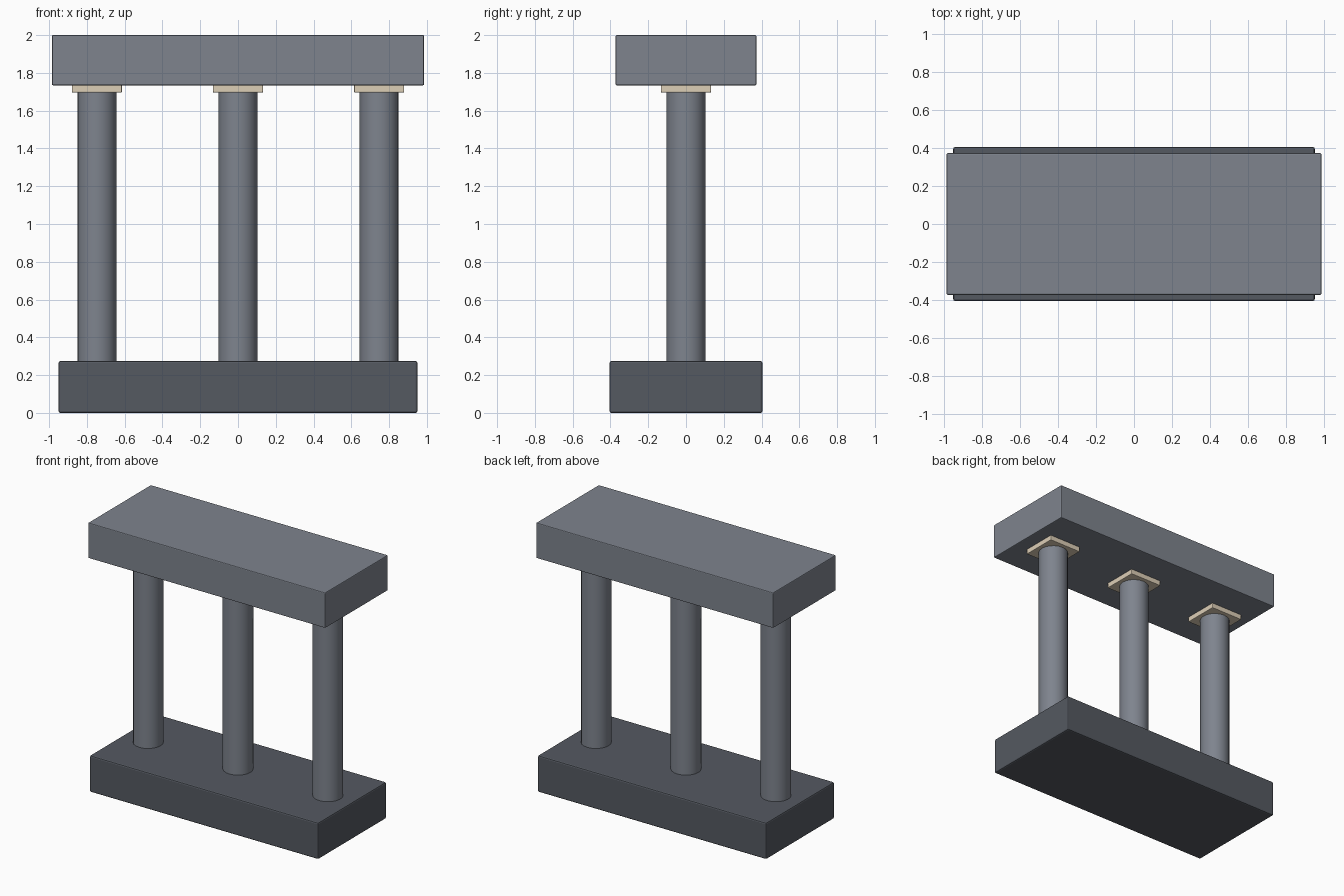
import bpy

cube = bpy.data.objects.get("Cube")
if cube:
    bpy.data.objects.remove(cube, do_unlink=True)


def material(name, rgb):
    mat = bpy.data.materials.new(name)
    mat.use_nodes = True
    color = (*rgb, 1)
    mat.diffuse_color = color
    mat.node_tree.nodes["Principled BSDF"].inputs["Base Color"].default_value = color
    return mat


stone = material("grey stone", (0.21, 0.23, 0.27))
dark = material("dark stone", (0.09, 0.1, 0.12))
tan = material("tan stone", (0.72, 0.62, 0.47))


def block(name, center, size, mat, bevel):
    bpy.ops.mesh.primitive_cube_add(size=1, location=center)
    obj = bpy.context.object
    obj.name = name
    obj.scale = size
    bpy.ops.object.transform_apply(location=False, rotation=False, scale=True)
    obj.data.materials.append(mat)
    mod = obj.modifiers.new("soft edges", "BEVEL")
    mod.width = bevel
    mod.segments = 2
    return obj


# Base slab and top beam
block("base", (0, 0, 0.137), (1.9, 0.81, 0.274), dark, 0.01)
block("lintel", (0, 0, 1.867), (1.97, 0.744, 0.266), stone, 0.006)

# Columns with square capitals
for side, x in (("right", -0.747), ("middle", 0), ("left", 0.747)):
    bpy.ops.mesh.primitive_cylinder_add(vertices=20, radius=0.104, depth=1.46, location=(x, 0, 0.98))
    column = bpy.context.object
    column.name = side + "_column"
    column.data.materials.append(stone)
    bpy.ops.object.shade_smooth_by_angle()
    block(side + "_capital", (x, 0, 1.717), (0.266, 0.266, 0.042), tan, 0.005)
